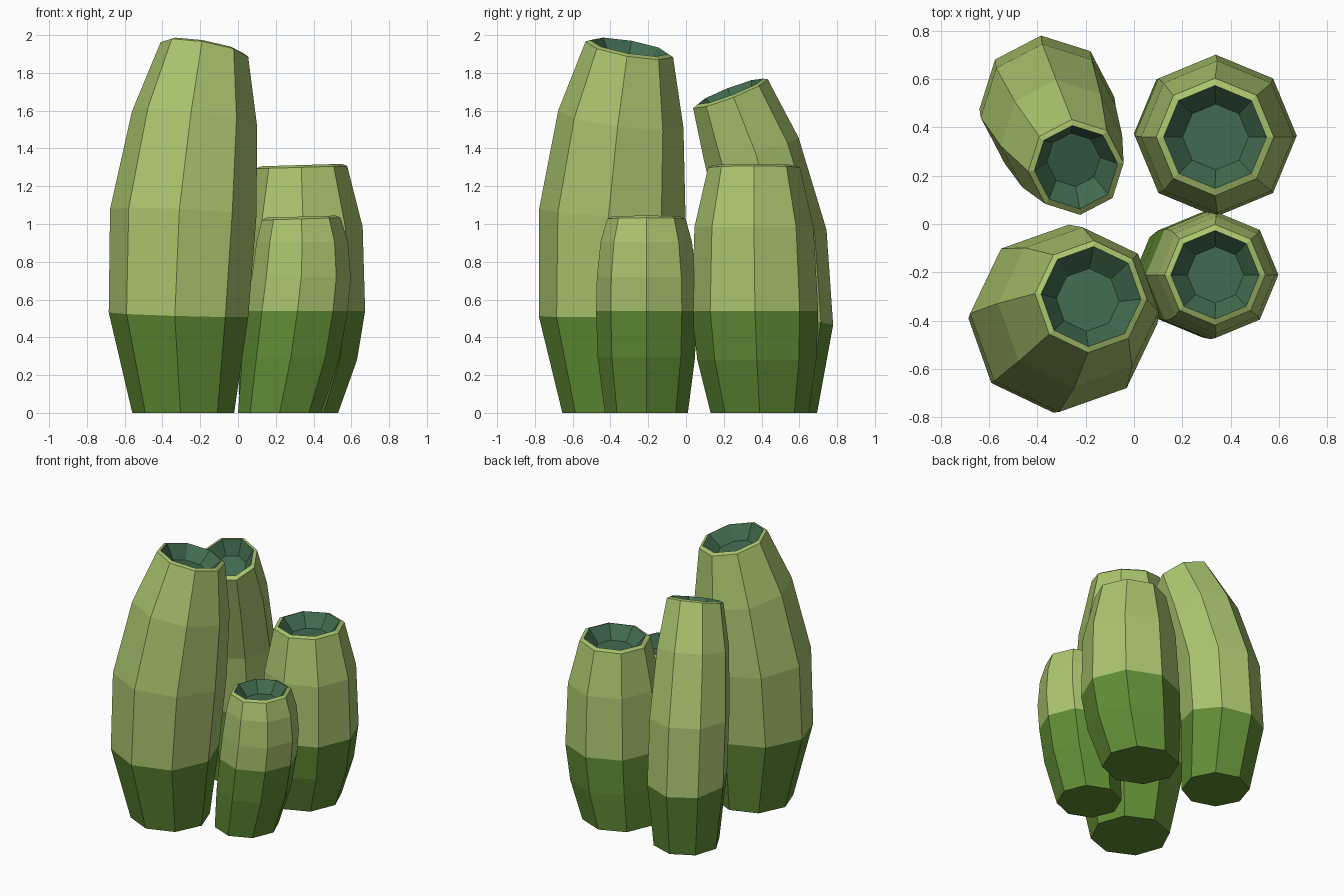
import bpy, bmesh, math

if "Cube" in bpy.data.objects:
    bpy.data.objects.remove(bpy.data.objects["Cube"])

def material(name, rgb):
    m = bpy.data.materials.new(name)
    m.diffuse_color = (*rgb, 1)
    m.use_nodes = True
    m.node_tree.nodes["Principled BSDF"].inputs["Base Color"].default_value = m.diffuse_color
    return m

MATS = [material("dark_green", (0.12, 0.27, 0.036)),
        material("light_green", (0.40, 0.555, 0.155)),
        material("deep_teal", (0.053, 0.145, 0.078))]
SIDES = 8

def tube(name, rings, dark_bands, phase, wall, depth):
    """Octagonal barrel lofted through rings (x, y, z, radius, tilt_x, tilt_y)."""
    bm = bmesh.new()
    x, y, z, r, tx, ty = rings[-1]
    # raised inner lip, then the sunken cup floor
    lip = (x, y, z + 0.012, r - wall, tx, ty)
    floor = (x - tx * depth, y - ty * depth, z - depth, r * 0.56, tx, ty)
    loops = []
    for cx, cy, cz, rad, nx, ny in list(rings) + [lip, floor]:
        loop = []
        for i in range(SIDES):
            a = math.radians(phase) + 2 * math.pi * i / SIDES
            dx, dy = rad * math.cos(a), rad * math.sin(a)
            loop.append(bm.verts.new((cx + dx, cy + dy, cz - nx * dx - ny * dy)))
        loops.append(loop)
    # bands: dark base, light body, teal cup
    last = len(loops) - 2
    for b in range(len(loops) - 1):
        mat = 0 if b < dark_bands else (2 if b == last else 1)
        lo, hi = loops[b], loops[b + 1]
        for i in range(SIDES):
            j = (i + 1) % SIDES
            bm.faces.new((lo[i], lo[j], hi[j], hi[i])).material_index = mat
    bm.faces.new(loops[0][::-1]).material_index = 0
    bm.faces.new(loops[-1]).material_index = 2
    me = bpy.data.meshes.new(name)
    bm.to_mesh(me)
    bm.free()
    for m in MATS:
        me.materials.append(m)
    ob = bpy.data.objects.new(name, me)
    bpy.context.collection.objects.link(ob)

# tallest tube, front left
tube("tall_tube", [
    (-0.29, -0.385, 0, 0.27, 0, 0),
    (-0.315, -0.41, 0.52, 0.37, 0.03, -0.02),
    (-0.29, -0.39, 1.06, 0.388, 0.05, 0.05),
    (-0.23, -0.345, 1.555, 0.332, 0.13, 0.13),
    (-0.178, -0.30, 1.925, 0.232, 0.17, 0.17)], 1, -3, 0.025, 0.08)

# leaning tube, back left
tube("leaning_tube", [
    (-0.33, 0.465, 0, 0.23, 0, 0),
    (-0.36, 0.50, 0.50, 0.28, -0.03, 0.12),
    (-0.355, 0.465, 0.96, 0.28, 0.03, -0.03),
    (-0.30, 0.345, 1.40, 0.252, 0.10, -0.22),
    (-0.24, 0.235, 1.69, 0.198, 0.13, -0.38)], 1, 5, 0.025, 0.08)

# medium tube, back right
tube("medium_tube", [
    (0.27, 0.39, 0, 0.26, 0, 0),
    (0.315, 0.375, 0.28, 0.315, 0, 0),
    (0.338, 0.365, 0.54, 0.335, 0, 0),
    (0.345, 0.36, 0.985, 0.315, 0, 0),
    (0.335, 0.36, 1.30, 0.243, -0.03, 0)], 2, 0, 0.03, 0.08)

# short tube, front right
tube("short_tube", [
    (0.22, -0.21, 0, 0.22, 0, 0),
    (0.28, -0.21, 0.295, 0.258, 0, 0),
    (0.315, -0.21, 0.54, 0.266, 0, 0),
    (0.335, -0.21, 0.72, 0.262, 0, 0),
    (0.34, -0.21, 0.905, 0.242, 0, 0),
    (0.335, -0.21, 1.027, 0.208, -0.03, 0)], 2, 0, 0.025, 0.07)
